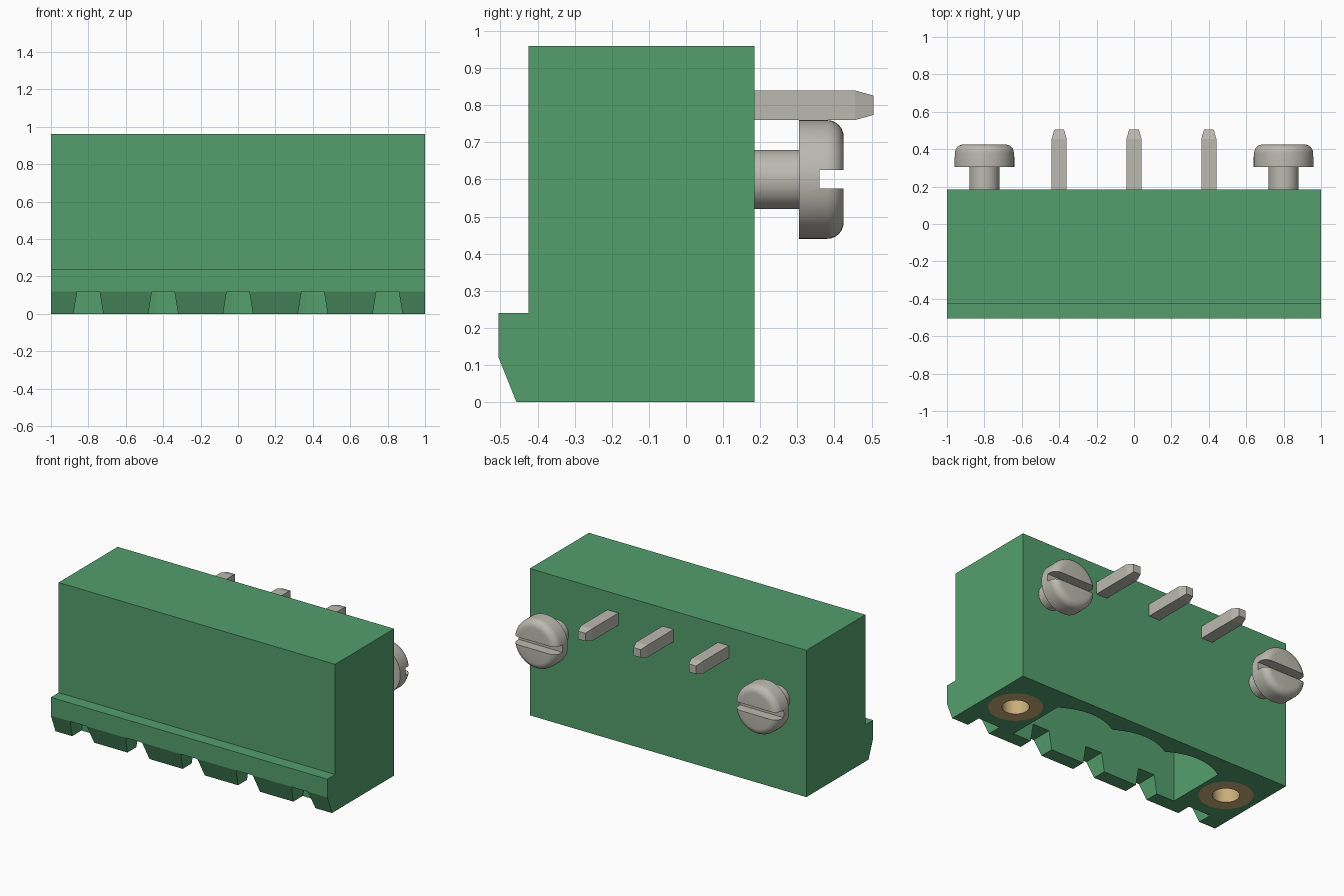
import bpy, bmesh, math
from mathutils import Matrix, Vector

cube = bpy.data.objects.get("Cube")
if cube:
    bpy.data.objects.remove(cube, do_unlink=True)


def material(name, rgb):
    m = bpy.data.materials.new(name)
    m.use_nodes = True
    m.diffuse_color = (*rgb, 1)
    m.node_tree.nodes["Principled BSDF"].inputs["Base Color"].default_value = (*rgb, 1)
    return m


GREEN = material("green plastic", (0.088, 0.345, 0.152))
STEEL = material("grey metal", (0.5, 0.49, 0.435))
BRASS = material("brass", (0.6, 0.43, 0.2))


def finish(name, bm, mat, smooth=False):
    bmesh.ops.remove_doubles(bm, verts=bm.verts, dist=1e-5)
    bmesh.ops.recalc_face_normals(bm, faces=bm.faces)
    mesh = bpy.data.meshes.new(name)
    bm.to_mesh(mesh)
    bm.free()
    mesh.materials.append(mat)
    ob = bpy.data.objects.new(name, mesh)
    bpy.context.collection.objects.link(ob)
    if smooth:
        select(ob)
        bpy.ops.object.shade_smooth_by_angle(angle=math.radians(35))
    return ob


def select(ob):
    bpy.ops.object.select_all(action='DESELECT')
    ob.select_set(True)
    bpy.context.view_layer.objects.active = ob


def prism(name, pts, place, lo, hi, mat=GREEN):
    """Extrude a 2D outline; place(u, v, w) maps it into space."""
    bm = bmesh.new()
    face = bm.faces.new([bm.verts.new(place(u, v, lo)) for u, v in pts])
    ext = bmesh.ops.extrude_face_region(bm, geom=[face])
    move = Vector(place(0, 0, hi)) - Vector(place(0, 0, lo))
    bmesh.ops.translate(bm, vec=move,
                        verts=[g for g in ext["geom"] if isinstance(g, bmesh.types.BMVert)])
    return finish(name, bm, mat)


def lathe(name, profile, matrix, mat, steps=48):
    """Revolve (radius, height) points about z, then move into place."""
    bm = bmesh.new()
    vs = [bm.verts.new((r, 0, h)) for r, h in profile]
    es = [bm.edges.new(p) for p in zip(vs, vs[1:])]
    bmesh.ops.spin(bm, geom=vs + es, cent=(0, 0, 0), axis=(0, 0, 1),
                   angle=math.tau, steps=steps)
    bm.transform(matrix)
    return finish(name, bm, mat, True)


def cut(target, cutter):
    cutter.hide_render = True
    mod = target.modifiers.new("cut", 'BOOLEAN')
    mod.operation, mod.solver, mod.object = 'DIFFERENCE', 'EXACT', cutter
    select(target)
    bpy.ops.object.modifier_apply(modifier=mod.name)
    bpy.data.objects.remove(cutter, do_unlink=True)


def along_x(u, v, w): return (w, u, v)
def along_y(u, v, w): return (u, w, v)
def along_z(u, v, w): return (u, v, w)


BACK, TIP, MID_Y, SCREW_Z = 0.185, 0.505, -0.12, 0.6

# Housing with a stepped, chamfered front lip
housing = prism("housing", [(BACK, 0), (BACK, 0.96), (-0.425, 0.96), (-0.425, 0.24),
                            (-TIP, 0.24), (-TIP, 0.12), (-0.457, 0)], along_x, -1, 1)

# Plug cavity whose back wall has three shallow scallops
outline = [(-0.61, -0.365), (0.61, -0.365), (0.61, 0.04)]
for cx in (0.4, 0, -0.4):
    for i in range(13):
        t = 1 - i / 6
        outline.append((cx + 0.2 * t, 0.04 + 0.06 * (1 - t * t)))
outline.append((-0.61, 0.04))
clean = [p for i, p in enumerate(outline)
         if i == 0 or (Vector(p) - Vector(outline[i - 1])).length > 1e-4]
cut(housing, prism("cavity_cutter", clean, along_z, -0.1, 0.72))

# Tapered coding notches under the lip
for k in range(-2, 3):
    x = 0.4 * k
    depth = -0.36 if abs(k) == 2 else -0.33
    cut(housing, prism("notch_cutter", [(x - 0.083, -0.02), (x + 0.083, -0.02),
                                        (x + 0.06, 0.12), (x - 0.06, 0.12)],
                       along_y, -0.6, depth))

# Threaded inserts and mounting screws at both ends
for side, x in (("left", 0.8), ("right", -0.8)):
    at = Matrix.Translation((x, MID_Y, 0))
    cut(housing, lathe("insert_cutter", [(0, -0.1), (0.16, -0.1), (0.16, 0.4), (0, 0.4)],
                       at, GREEN))
    lathe("insert_" + side, [(0, 0.34), (0.08, 0.34), (0.08, 0), (0.16, 0),
                             (0.16, 0.4), (0, 0.4)], at, BRASS)

    fillet = [(0.115 + 0.045 * math.cos(a), 0.38 + 0.045 * math.sin(a))
              for a in (math.pi / 12 * i for i in range(7))]
    turn = Matrix.Translation((x, 0, SCREW_Z)) @ Matrix.Rotation(-math.pi / 2, 4, 'X')
    screw = lathe("screw_" + side, [(0, 0.15), (0.08, 0.15), (0.08, 0.305), (0.16, 0.305)]
                  + fillet + [(0, 0.425)], turn, STEEL)
    lo, hi = SCREW_Z - 0.025, SCREW_Z + 0.025
    cut(screw, prism("slot_cutter", [(0.36, lo), (0.5, lo), (0.5, hi), (0.36, hi)],
                     along_x, x - 0.3, x + 0.3, STEEL))
    select(screw)
    bpy.ops.object.shade_smooth_by_angle(angle=math.radians(35))


def pin(name, base, tip, shoulder):
    """Square bar from base to tip, narrowing over its last stretch."""
    base, tip = Vector(base), Vector(tip)
    axis = (tip - base).normalized()
    side = Vector((1, 0, 0))
    up = axis.cross(side)
    bm = bmesh.new()
    rings = []
    for p, h in ((base, 0.04), (tip - axis * shoulder, 0.04), (tip, 0.026)):
        rings.append([bm.verts.new(p + side * a * h + up * b * h)
                      for a, b in ((-1, -1), (1, -1), (1, 1), (-1, 1))])
    for r, s in zip(rings, rings[1:]):
        for i in range(4):
            j = (i + 1) % 4
            bm.faces.new((r[i], r[j], s[j], s[i]))
    bm.faces.new(rings[0])
    bm.faces.new(rings[-1])
    return finish(name, bm, STEEL)


# Right-angle contacts: solder tails at the back, blades inside the cavity
for i, x in enumerate((-0.4, 0, 0.4), 1):
    pin(f"solder_tail_{i}", (x, MID_Y - 0.04, 0.8), (x, TIP, 0.8), 0.05)
    pin(f"contact_blade_{i}", (x, MID_Y, 0.8), (x, MID_Y, 0.3), 0.05)
